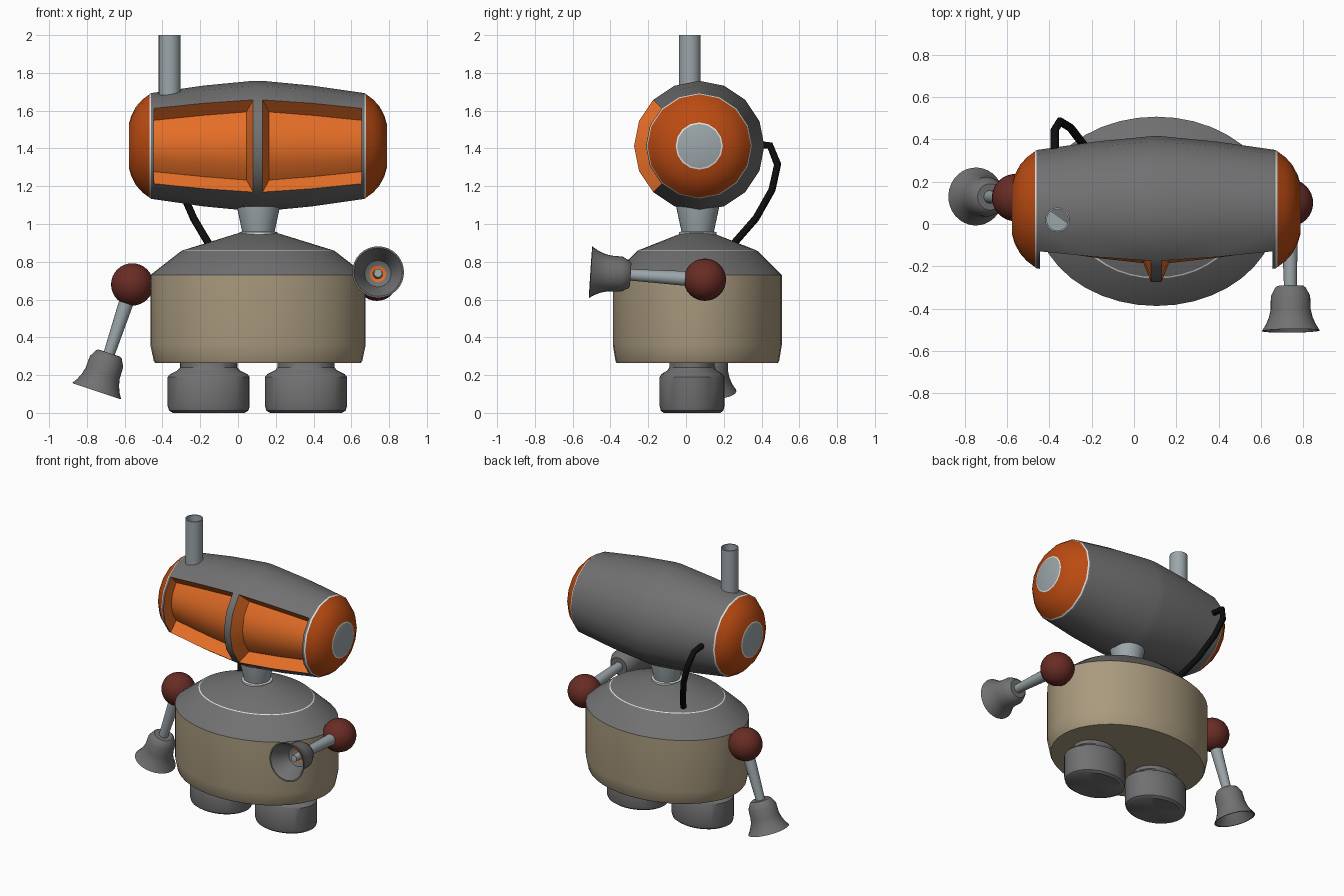
import bpy, bmesh, math
from mathutils import Vector, Matrix

if "Cube" in bpy.data.objects:
    bpy.data.objects.remove(bpy.data.objects["Cube"])


def material(name, rgb):
    m = bpy.data.materials.new(name)
    m.diffuse_color = (*rgb, 1)
    m.use_nodes = True
    m.node_tree.nodes["Principled BSDF"].inputs["Base Color"].default_value = m.diffuse_color
    return m


GREY = material("shell grey", (0.165, 0.165, 0.17))
PANEL = material("bright orange", (0.78, 0.155, 0.02))
CAP = material("deep orange", (0.50, 0.07, 0.006))
BEIGE = material("beige", (0.40, 0.325, 0.21))
STEEL = material("blue grey", (0.33, 0.38, 0.40))
RED = material("dark red", (0.14, 0.025, 0.018))
BLACK = material("black", (0.004, 0.004, 0.004))
WHITE = material("pale trim", (0.75, 0.77, 0.77))


def finish(name, bm, mats, angle=35):
    bmesh.ops.recalc_face_normals(bm, faces=bm.faces)
    me = bpy.data.meshes.new(name)
    bm.to_mesh(me)
    bm.free()
    for m in mats:
        me.materials.append(m)
    ob = bpy.data.objects.new(name, me)
    bpy.context.collection.objects.link(ob)
    bpy.ops.object.select_all(action='DESELECT')
    ob.select_set(True)
    bpy.context.view_layer.objects.active = ob
    bpy.ops.object.shade_smooth_by_angle(angle=math.radians(angle))
    return ob


def lathe(name, prof, mats, loc=(0, 0, 0), direction=(0, 0, 1), sy=1.0, n=32, seg=None):
    """Revolve (radius, height) points; seg gives the material of each profile segment."""
    bm = bmesh.new()
    rot = Vector((0, 0, 1)).rotation_difference(Vector(direction)).to_matrix().to_4x4()
    mat = Matrix.Translation(loc) @ rot @ Matrix.Diagonal((1, sy, 1, 1))
    rings = []
    for r, z in prof:
        if r == 0:
            rings.append([bm.verts.new(mat @ Vector((0, 0, z)))] * n)
        else:
            rings.append([bm.verts.new(mat @ Vector((r * math.cos(2 * math.pi * k / n),
                                                     r * math.sin(2 * math.pi * k / n), z)))
                          for k in range(n)])
    for i in range(len(rings) - 1):
        a, b = rings[i], rings[i + 1]
        for k in range(n):
            j = (k + 1) % n
            f = bm.faces.new(dict.fromkeys((a[k], a[j], b[j], b[k])))
            f.material_index = seg[i] if seg else 0
    return finish(name, bm, mats)


# Head: 16-sided barrel along x with two recessed front windows and end caps
HX, HY, HZ, N, DEPTH = 0.105, 0.07, 1.413, 16, 0.09
half = [(0.025, 0.345), (0.285, 0.320), (0.55, 0.282), (0.565, 0.280), (0.573, 0.274),
        (0.612, 0.245), (0.645, 0.208), (0.67, 0.160), (0.68, 0.125), (0.683, 0.117)]
half_mats = [0, 0, 0, 3, 2, 2, 2, 2, 3]          # material of each segment going outward
bm = bmesh.new()


def head_ring(x, r):
    return [bm.verts.new((x, HY - r * math.cos(k * 2 * math.pi / N),
                          HZ + r * math.sin(k * 2 * math.pi / N))) for k in range(N)]


def quad(a, b, c, d, m):
    bm.faces.new((a, b, c, d)).material_index = m


FRONT = (-2, -1, 0, 1)                            # the four sides opened up as windows
sides = []
for s in (-1, 1):
    rings = [head_ring(HX + s * d, r) for d, r in half]
    sides.append(rings)
    for i, m in enumerate(half_mats):
        for k in range(-2, N - 2):
            if i < 2 and k in FRONT:
                continue
            a, b = rings[i], rings[i + 1]
            quad(a[k], a[k + 1], b[k + 1], b[k], m)
    bm.faces.new(rings[-1]).material_index = 4    # end disc
    # recessed window panel and its walls
    inner = []
    for d, r in ((0.06, 0.345 - DEPTH), (0.285, 0.320 - DEPTH), (0.55, 0.282 - DEPTH)):
        inner.append({k: bm.verts.new((HX + s * d, HY - (r * math.cos(k * math.pi / 8)),
                                       HZ + r * math.sin(k * math.pi / 8)))
                      for k in range(-2, 3)})
    for i in range(2):
        for k in FRONT:
            quad(inner[i][k], inner[i][k + 1], inner[i + 1][k + 1], inner[i + 1][k], 1)
        for k in (-2, 2):
            quad(rings[i][k], rings[i + 1][k], inner[i + 1][k], inner[i][k], 1)
    for i in (0, 2):
        for k in FRONT:
            quad(rings[i][k], rings[i][k + 1], inner[i][k + 1], inner[i][k], 1)
for k in range(-1, N - 1):                        # centre band and window divider
    a, b = sides[0][0], sides[1][0]
    quad(a[k], a[k + 1], b[k + 1], b[k], 0)
finish("head", bm, [GREY, PANEL, CAP, WHITE, STEEL])

# Open pipe on the head
lathe("chimney_pipe", [(0, 1.6), (0.058, 1.6), (0.058, 2.0), (0.05, 2.0), (0.05, 1.7), (0, 1.7)],
      [STEEL], loc=(-0.362, 0.02, 0), n=24)

# Neck
lathe("neck", [(0, 0.93), (0.10, 0.93), (0.10, 0.957), (0.086, 0.96), (0.116, 1.10), (0.116, 1.2), (0, 1.2)],
      [STEEL, WHITE], loc=(0.108, 0.062, 0), seg=[1, 1, 1, 0, 0, 0])

# Oval body with grey shoulders
lathe("body", [(0, 0.265), (0.545, 0.265), (0.552, 0.275), (0.57, 0.36), (0.57, 0.73),
               (0.405, 0.858), (0.397, 0.861), (0.10, 0.953), (0, 0.953)],
      [BEIGE, GREY, WHITE], loc=(0.106, 0.06, 0), sy=0.785, n=40,
      seg=[0, 0, 0, 0, 1, 2, 1, 1])

# Feet
for side, x in (("left", -0.155), ("right", 0.36)):
    lathe(side + "_foot", [(0, 0), (0.19, 0), (0.21, 0.012), (0.217, 0.035), (0.217, 0.19),
                           (0.205, 0.205), (0.165, 0.225), (0.152, 0.24), (0.152, 0.29), (0, 0.29)],
          [GREY], loc=(x, 0.032, 0), sy=0.79)

# Arms: ball shoulder, tapered rod and hollow bell hand
for side, ball, mouth in (("left", (-0.56, 0.125, 0.68), (-0.748, 0.13, 0.115)),
                          ("right", (0.735, 0.10, 0.705), (0.742, -0.505, 0.745))):
    d = Vector(mouth) - Vector(ball)
    L = d.length
    d.normalize()
    R = 0.112
    lathe(side + "_shoulder", [(R * math.sin(math.pi * i / 16) if 0 < i < 16 else 0,
                                -R * math.cos(math.pi * i / 16)) for i in range(17)],
          [RED], loc=ball, n=32)
    lathe(side + "_arm_rod", [(0, 0), (0.042, 0), (0.030, L - 0.2), (0.022, L - 0.08), (0, L - 0.08)],
          [STEEL], loc=ball, direction=d, n=20)
    lathe(side + "_bell_hand",
          [(0, -0.212), (0.062, -0.212), (0.072, -0.205), (0.093, -0.165), (0.095, -0.10),
           (0.103, -0.065), (0.118, -0.03), (0.137, 0), (0.128, 0), (0.108, -0.035),
           (0.088, -0.08), (0.07, -0.125), (0.043, -0.14), (0, -0.14)],
          [GREY, PANEL], loc=mouth, direction=d, seg=[0] * 12 + [1])

# Cable from the back of the head to the shoulders
cu = bpy.data.curves.new("cable", 'CURVE')
cu.dimensions = '3D'
cu.bevel_depth = 0.02
cu.bevel_resolution = 2
cu.use_fill_caps = True
pts = [(-0.375, 0.30, 1.43), (-0.375, 0.445, 1.415), (-0.35, 0.485, 1.315), (-0.30, 0.455, 1.18),
       (-0.235, 0.37, 1.03), (-0.14, 0.23, 0.87)]
sp = cu.splines.new('POLY')
sp.points.add(len(pts) - 1)
for p, co in zip(sp.points, pts):
    p.co = (*co, 1)
cu.materials.append(BLACK)
bpy.context.collection.objects.link(bpy.data.objects.new("cable", cu))
